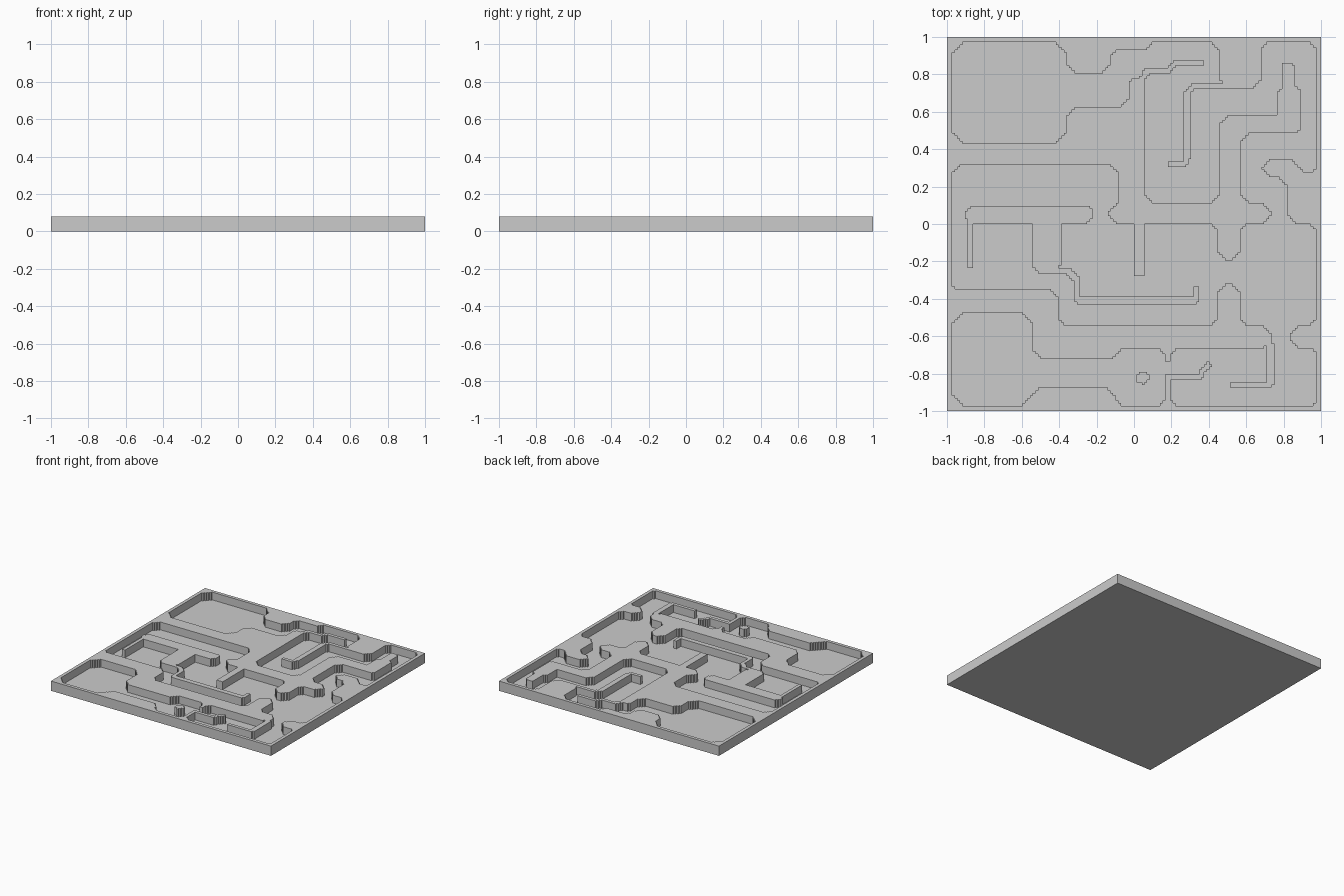
import bpy
import bmesh
from mathutils import Vector

# The map is drawn on a square of small cells, then raised into a relief slab.
CELLS = 144
STEP = 2 / CELLS
TOP = 0.08
FLOOR = 0.016

# Each area: left, bottom, right, top, corner cut (in cells)
north_areas = [
    (2, 103, 46, 142, 5), (36, 117, 70, 130, 4), (63, 122, 70, 139, 3),
    (66, 132, 86, 139, 0), (76, 80, 105, 142, 4), (93, 114, 127, 124, 0),
    (121, 114, 142, 142, 3),
]
east_areas = [
    (113, 97, 142, 107, 4), (136, 92, 142, 140, 2), (113, 80, 121, 107, 4),
    (113, 80, 131, 90, 4), (125.5, 70, 131, 84, 0), (113, 33, 142, 72, 3),
    (125.5, 20, 131.5, 36, 0),
]
west_areas = [
    (2, 77, 66, 95, 4), (2, 47, 61.5, 90, 2), (43, 33, 104, 72, 3),
    (100, 49, 116, 57.5, 0),
]
south_areas = [
    (2, 2, 33, 38, 5), (30, 9, 68, 19.5, 0), (65, 2, 84, 24, 3),
    (82, 14, 88, 19, 0), (86.5, 2, 142, 24, 2),
]

# Solid blocks standing inside the carved areas
wall_blocks = [
    (129, 120, 133.5, 134, 1), (127.5, 107, 136, 125, 2),
    (70, 108, 76, 128, 2), (7.5, 72.5, 56, 79, 2), (33, 53, 43.5, 76, 3),
]

# Thin walls: width, then the path along the middle
thin_walls = [
    (2.2, [(74, 127), (77, 130.6), (85, 131), (88, 134), (98.5, 134)]),
    (2.2, [(85.5, 95), (91, 95), (92.5, 97), (92.5, 123), (95, 125), (112, 125)]),
    (2.2, [(109.5, 10), (124.4, 10), (124.4, 26)]),
    (2.2, [(85.2, 0), (85.2, 12.8), (96.5, 12.8), (100.5, 17.5)]),
    (2.2, [(85.2, 20), (85.2, 26)]),
    (2.2, [(8.7, 56), (8.7, 76)]),
    (2.2, [(40, 54), (46.5, 54), (50, 50.5), (50, 42.5), (95.5, 42.5), (96, 47)]),
    (4, [(74, 53.5), (74, 74)]),
    (4.6, [(75.4, 12.7), (75.4, 12.8)]),
]


def block_cells(left, bottom, right, top, cut):
    """Cells of a rectangle whose corners are cut off diagonally."""
    cells = set()
    for i in range(int(left), int(right) + 1):
        for j in range(int(bottom), int(top) + 1):
            x, y = i + 0.5, j + 0.5
            side = min(x - left, right - x)
            end = min(y - bottom, top - y)
            if side >= 0 and end >= 0 and side + end >= cut:
                cells.add((i, j))
    return cells


def path_cells(width, path):
    """Cells lying within half the width of a path."""
    cells = set()
    for start, finish in zip(path, path[1:]):
        a, b = Vector(start), Vector(finish)
        along = b - a
        reach = int(width) + 1
        for i in range(int(min(a.x, b.x)) - reach, int(max(a.x, b.x)) + reach):
            for j in range(int(min(a.y, b.y)) - reach, int(max(a.y, b.y)) + reach):
                p = Vector((i + 0.5, j + 0.5))
                t = max(0, min(1, (p - a).dot(along) / along.length_squared))
                if (p - a - along * t).length <= width / 2:
                    cells.add((i, j))
    return cells


def soften_corners(cells, size):
    """Cut the outward wall corners diagonally: grow the floor, then shrink it."""
    span = range(-size, size + 1)
    diamond = [(a, b) for a in span for b in span if abs(a) + abs(b) <= size]
    grown = {(i + a, j + b) for i, j in cells for a, b in diamond}
    return {(i, j) for i, j in grown
            if all((i + a, j + b) in grown for a, b in diamond)}


# Carve the rooms and passages, then put the inner walls back
floor_cells = set()
for area in north_areas + east_areas + west_areas + south_areas:
    floor_cells |= block_cells(*area)
floor_cells = soften_corners(floor_cells, 3)
for block in wall_blocks:
    floor_cells -= block_cells(*block)
for width, path in thin_walls:
    floor_cells -= path_cells(width, path)


def level(i, j):
    if not (0 <= i < CELLS and 0 <= j < CELLS):
        return 0
    return FLOOR if (i, j) in floor_cells else TOP


# Build the slab: a flat face for every cell and an upright face at every drop
bm = bmesh.new()
corners = {}


def corner(i, j, z):
    key = (i, j, z)
    if key not in corners:
        corners[key] = bm.verts.new((i * STEP - 1, j * STEP - 1, z))
    return corners[key]


for i in range(CELLS):
    for j in range(CELLS):
        z = level(i, j)
        ring = [(i, j), (i + 1, j), (i + 1, j + 1), (i, j + 1)]
        bm.faces.new([corner(*p, z) for p in ring])
        beside = [(i, j - 1), (i + 1, j), (i, j + 1), (i - 1, j)]
        for k, cell in enumerate(beside):
            low = level(*cell)
            if low < z:
                p, q = ring[k], ring[(k + 1) % 4]
                bm.faces.new([corner(*p, low), corner(*q, low),
                              corner(*q, z), corner(*p, z)])

# Underside as one face around the rim
run = range(CELLS)
rim = ([(0, k) for k in run] + [(k, CELLS) for k in run]
       + [(CELLS, CELLS - k) for k in run] + [(CELLS - k, 0) for k in run])
bm.faces.new([corner(*p, 0) for p in rim])

old = bpy.data.objects.get("Cube")
if old:
    bpy.data.objects.remove(old, do_unlink=True)

mesh = bpy.data.meshes.new("map_slab")
bm.to_mesh(mesh)
bm.free()
slab = bpy.data.objects.new("map_slab", mesh)
bpy.context.collection.objects.link(slab)

# One plain grey
grey = bpy.data.materials.new("plain_grey")
grey.use_nodes = True
colour = (0.6, 0.6, 0.6, 1)
grey.diffuse_color = colour
grey.node_tree.nodes["Principled BSDF"].inputs["Base Color"].default_value = colour
mesh.materials.append(grey)
